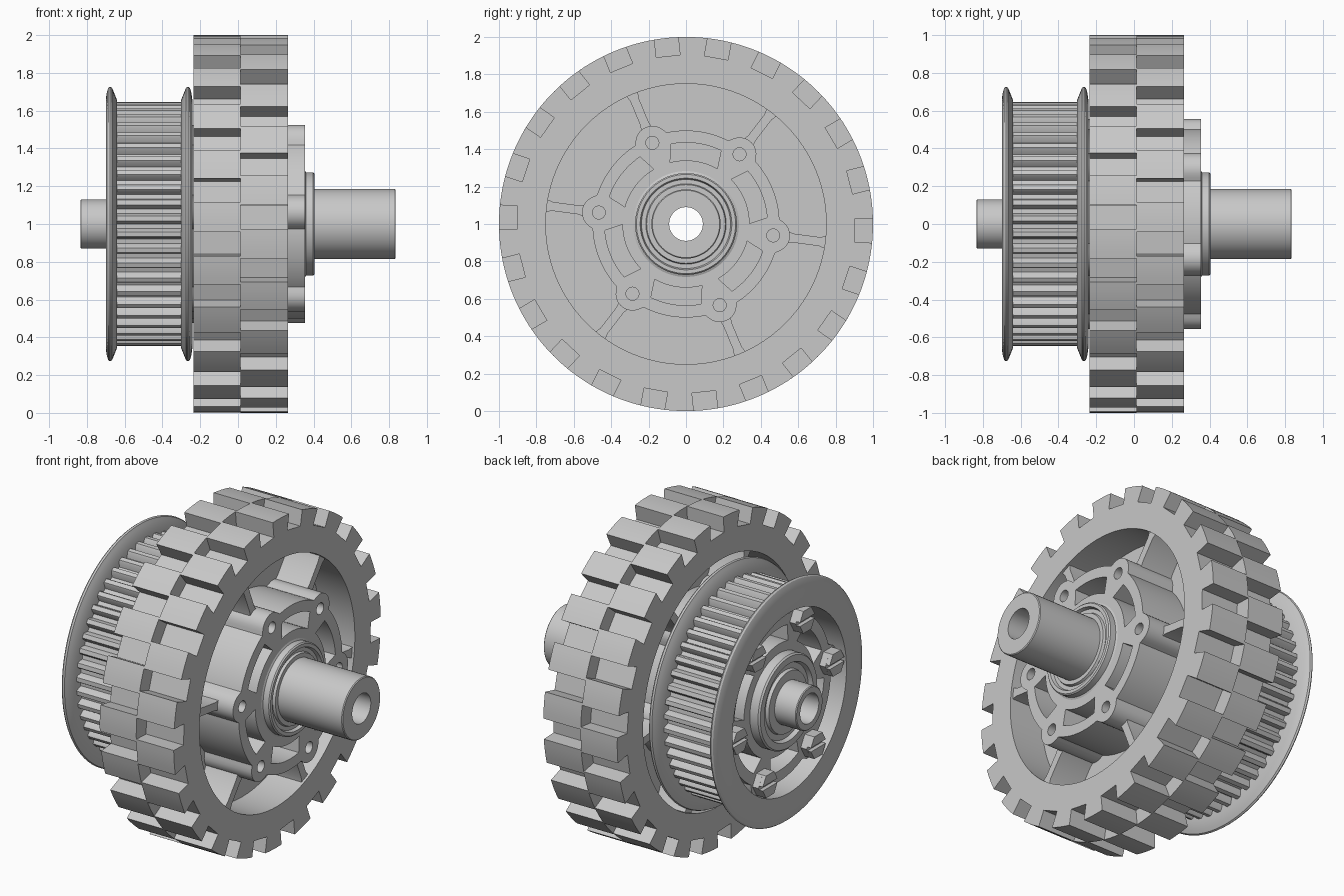
import bpy, bmesh
from math import sin, cos, pi, radians, sqrt

if "Cube" in bpy.data.objects:
    bpy.data.objects.remove(bpy.data.objects["Cube"])

grey = bpy.data.materials.new("plain grey")
grey.use_nodes = True
colour = (0.58, 0.58, 0.58, 1)
grey.diffuse_color = colour
grey.node_tree.nodes["Principled BSDF"].inputs["Base Color"].default_value = colour

AXLE_Z = 1.0
BOLT_ANGLES = [radians(52.5 + 60 * k) for k in range(6)]
BOLT_R, BOSS_R = 0.47, 0.09
parts = []


def finish(name, bm):
    bmesh.ops.recalc_face_normals(bm, faces=bm.faces[:])
    mesh = bpy.data.meshes.new(name)
    bm.to_mesh(mesh)
    bm.free()
    mesh.materials.append(grey)
    obj = bpy.data.objects.new(name, mesh)
    bpy.context.collection.objects.link(obj)
    parts.append(obj)
    return obj


def polar(r, a, cy=0.0, cz=0.0):
    return (cy + r * cos(a), cz + r * sin(a))


def circle(r, n=96, cy=0.0, cz=0.0):
    return [polar(r, 2 * pi * i / n, cy, cz) for i in range(n)]


def prism(name, loops, x0, x1):
    """Flat outline with holes, extruded along the axle."""
    bm = bmesh.new()
    for loop in loops:
        vs = [bm.verts.new((x0, y, AXLE_Z + z)) for y, z in loop]
        for i, v in enumerate(vs):
            bm.edges.new((v, vs[i - 1]))
    bmesh.ops.triangle_fill(bm, edges=bm.edges[:], use_beauty=True, normal=(1, 0, 0))
    ext = bmesh.ops.extrude_face_region(bm, geom=bm.faces[:], use_keep_orig=True)
    moved = [g for g in ext["geom"] if isinstance(g, bmesh.types.BMVert)]
    bmesh.ops.translate(bm, verts=moved, vec=(x1 - x0, 0, 0))
    return finish(name, bm)


def lathe(name, profile, n=96):
    """Closed (x, radius) profile turned about the axle."""
    bm = bmesh.new()
    rings = [[bm.verts.new((x, r * cos(2 * pi * i / n), AXLE_Z + r * sin(2 * pi * i / n)))
              for i in range(n)] for x, r in profile]
    for k, ring in enumerate(rings):
        prev = rings[k - 1]
        for i in range(n):
            bm.faces.new((prev[i - 1], prev[i], ring[i], ring[i - 1]))
    return finish(name, bm)


def tread_outline(offset, count=22, groove=0.064, depth=0.905):
    pts = []
    pitch = 2 * pi / count
    side, floor = groove, groove / depth
    for k in range(count):
        a = offset + k * pitch
        pts += [polar(depth, a - floor), polar(depth, a + floor)]
        pts += [polar(1.0, a + side + (pitch - 2 * side) * t / 4) for t in range(5)]
    return pts


def belt_outline(count=48, top=0.645, root=0.605):
    pitch = 2 * pi / count
    shape = [(0.0, root), (0.3, root), (0.42, top - 0.01), (0.5, top), (0.8, top), (0.88, top - 0.01)]
    return [polar(r, (k + t) * pitch) for k in range(count) for t, r in shape]


def lobed_outline(ring=0.5, n=240):
    """Round hub with a boss bulging out at every bolt."""
    pts = []
    for i in range(n):
        a, r = 2 * pi * i / n, ring
        for b in BOLT_ANGLES:
            s = BOSS_R ** 2 - (BOLT_R * sin(a - b)) ** 2
            if s > 0 and cos(a - b) > 0:
                r = max(r, BOLT_R * cos(a - b) + sqrt(s))
        pts.append(polar(r, a))
    return pts


def slot(mid, r0=0.34, r1=0.435, n=12):
    """Curved slot; its outer corners step back around the bosses."""
    arc = lambda r, h: [polar(r, mid + radians(h) * (2 * i / n - 1)) for i in range(n + 1)]
    return arc(r1, 18) + arc(r0, 22)[::-1]


def hub_loops():
    holes = [circle(0.035, 16, *polar(BOLT_R, a)) for a in BOLT_ANGLES]
    slots = [slot(a + pi / 6) for a in BOLT_ANGLES]
    return [lobed_outline(), circle(0.282)] + holes + slots


# Tyre: two tread rows staggered by half a pitch
first = radians(79.7)
prism("tyre_tread_right_row", [tread_outline(first + pi / 22), circle(0.75)], -0.235, 0.012)
prism("tyre_tread_left_row", [tread_outline(first), circle(0.75)], 0.012, 0.265)

# Wheel: web, lobed hub on both sides, ribs
prism("wheel_web", [circle(0.755), circle(0.2)], -0.015, 0.035)
prism("hub_left", hub_loops(), 0.03, 0.355)
prism("hub_right", hub_loops(), -0.245, -0.01)
for a in BOLT_ANGLES:
    d = (cos(a), sin(a))
    rib = [(d[0] * r - d[1] * w, d[1] * r + d[0] * w)
           for r, w in ((0.53, 0.035), (0.58, 0.024), (0.72, 0.024), (0.76, 0.036),
                        (0.76, -0.036), (0.72, -0.024), (0.58, -0.024), (0.53, -0.035))]
    prism("wheel_rib", [rib], -0.215, 0.25)

# Bearings at each end
lathe("bearing_left", [(0.1, 0.283), (0.355, 0.283), (0.36, 0.272), (0.398, 0.272), (0.405, 0.265),
                       (0.405, 0.245), (0.385, 0.238), (0.385, 0.215), (0.4, 0.21), (0.4, 0.17), (0.1, 0.17)])
lathe("bearing_right", [(-0.3, 0.283), (-0.685, 0.283), (-0.695, 0.275), (-0.695, 0.235), (-0.67, 0.225),
                        (-0.67, 0.19), (-0.69, 0.185), (-0.69, 0.12), (-0.3, 0.12)])

# Hollow axle, thicker on the left side
lathe("axle", [(-0.835, 0.09), (-0.835, 0.125), (-0.83, 0.13), (0.05, 0.13), (0.05, 0.185),
               (0.83, 0.185), (0.835, 0.18), (0.835, 0.09)], 48)

# Belt pulley: toothed drum between two rounded flanges
prism("pulley_drum", [belt_outline(), circle(0.55)], -0.65, -0.295)
flange = [(0.0, 0.55), (0.0, 0.66), (0.006, 0.7), (0.013, 0.72), (0.022, 0.727), (0.032, 0.722),
          (0.04, 0.705), (0.06, 0.655), (0.06, 0.55)]
lathe("pulley_outer_flange", [(-0.7 + x, r) for x, r in flange])
lathe("pulley_inner_flange", [(-0.242 - x, r) for x, r in flange])
prism("pulley_web", [circle(0.555), circle(0.2)], -0.47, -0.44)
prism("pulley_hub", hub_loops(), -0.63, -0.46)
prism("pulley_back_plate", [circle(0.555), circle(0.2)], -0.29, -0.25)

# Slotted hexagonal bolts
HEX, GAP = 0.078, 0.012
for a in BOLT_ANGLES:
    cy, cz = polar(BOLT_R, a)
    prism("bolt_head", [circle(HEX, 6, cy, cz)], -0.67, -0.625)
    for s in (1, -1):
        half = [(HEX - GAP * 0.6, GAP), (HEX / 2, HEX * 0.866), (-HEX / 2, HEX * 0.866), (-HEX + GAP * 0.6, GAP)]
        prism("bolt_head_half", [[(cy + y, cz + s * z) for y, z in half]], -0.695, -0.669)

# Smooth round surfaces, keep hard edges
bpy.ops.object.select_all(action="DESELECT")
for obj in parts:
    obj.select_set(True)
bpy.context.view_layer.objects.active = parts[0]
bpy.ops.object.shade_smooth_by_angle(angle=radians(28))
